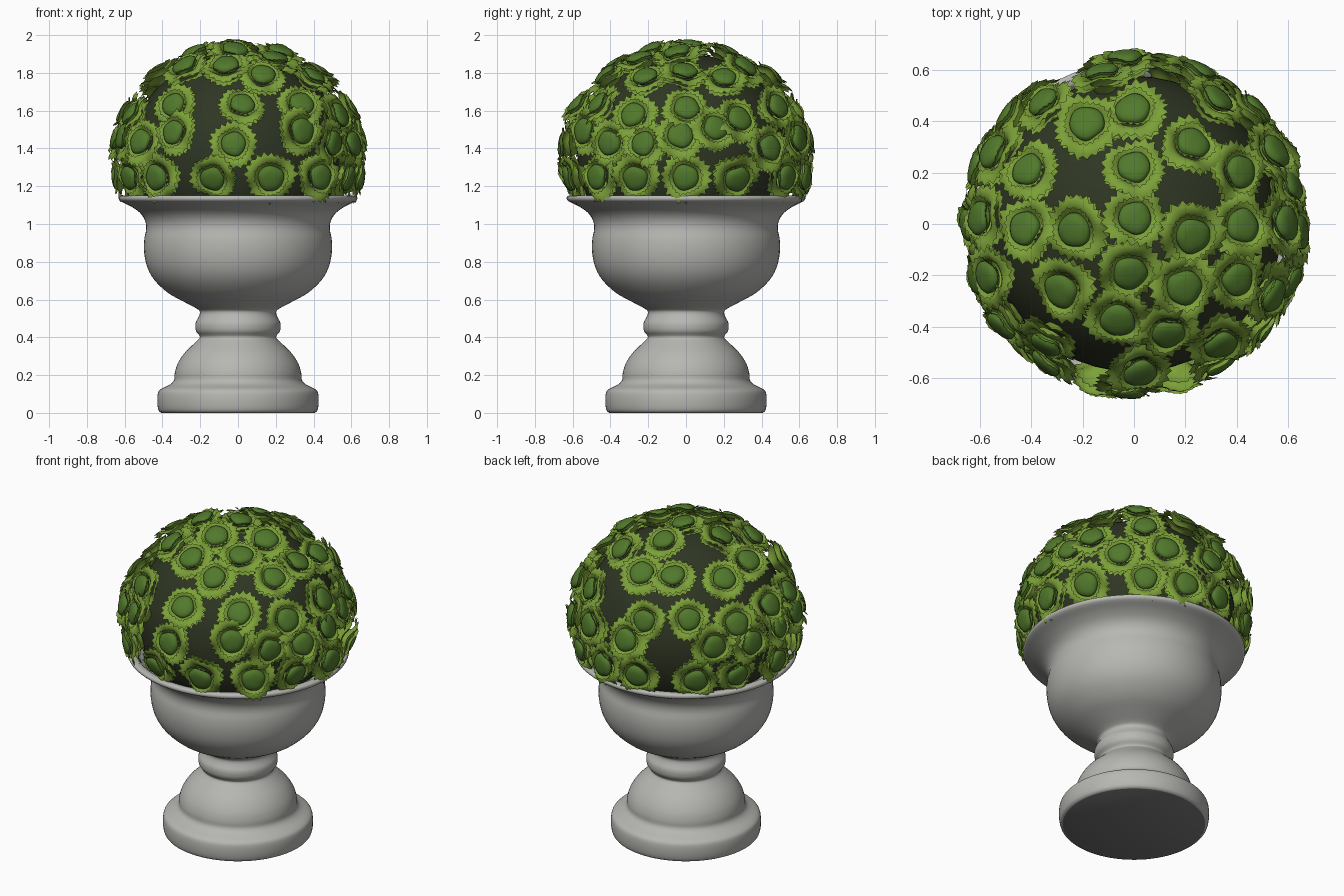
import bpy, bmesh, math, random
from mathutils import Vector, Matrix

if "Cube" in bpy.data.objects:
    bpy.data.objects.remove(bpy.data.objects["Cube"])

random.seed(4)


def material(name, rgb):
    m = bpy.data.materials.new(name)
    m.diffuse_color = (*rgb, 1)
    m.use_nodes = True
    m.node_tree.nodes["Principled BSDF"].inputs["Base Color"].default_value = m.diffuse_color
    return m


STONE = material("grey stone", (0.47, 0.47, 0.445))
BASE = material("dark underside", (0.18, 0.18, 0.18))
DARK = material("dark foliage", (0.028, 0.037, 0.017))
LEAF = material("light leaf green", (0.20, 0.35, 0.04))
HEART = material("deep heart green", (0.083, 0.19, 0.025))


def finish(bm, name, mats, angle=40):
    me = bpy.data.meshes.new(name)
    bm.to_mesh(me)
    bm.free()
    ob = bpy.data.objects.new(name, me)
    bpy.context.collection.objects.link(ob)
    for m in mats:
        me.materials.append(m)
    bpy.ops.object.select_all(action='DESELECT')
    ob.select_set(True)
    bpy.context.view_layer.objects.active = ob
    bpy.ops.object.shade_smooth_by_angle(angle=math.radians(angle))
    return ob


def skin(bm, rings, mat=0):
    """Join rings of points with quads."""
    vs = [[bm.verts.new(p) for p in r] for r in rings]
    n = len(vs[0])
    for a, b in zip(vs, vs[1:]):
        for i in range(n):
            j = (i + 1) % n
            bm.faces.new((a[i], a[j], b[j], b[i])).material_index = mat
    return vs


def smooth(pts, steps=3):
    """Catmull-Rom curve through the profile points."""
    p = [Vector(q) for q in [pts[0]] + pts + [pts[-1]]]
    out = []
    for a, b, c, d in zip(p, p[1:], p[2:], p[3:]):
        for k in range(steps):
            t = k / steps
            out.append(0.5 * (2 * b + (c - a) * t + (2 * a - 5 * b + 4 * c - d) * t * t
                              + (3 * b - a - 3 * c + d) * t ** 3))
    return out + [p[-1]]


def lathe(name, profile, mats, n=80):
    bm = bmesh.new()
    rings = [[(r * math.cos(t), r * math.sin(t), z)
              for t in (2 * math.pi * i / n for i in range(n))] for r, z in profile]
    vs = skin(bm, rings)
    bm.faces.new(vs[0][::-1]).material_index = len(mats) - 1
    bm.faces.new(vs[-1])
    return finish(bm, name, mats, 60)


# Stone urn: foot, collar, bowl and flared lip
lathe("urn", smooth([
    (0.405, 0), (0.42, 0.012), (0.427, 0.05), (0.425, 0.10), (0.41, 0.125), (0.36, 0.15),
    (0.338, 0.175), (0.335, 0.21), (0.32, 0.26), (0.285, 0.315), (0.235, 0.365), (0.205, 0.395),
    (0.205, 0.41), (0.223, 0.435), (0.225, 0.475), (0.21, 0.505), (0.202, 0.53), (0.215, 0.55),
    (0.29, 0.59), (0.37, 0.635), (0.44, 0.70), (0.48, 0.77), (0.497, 0.85), (0.496, 0.92),
    (0.486, 0.975), (0.493, 1.02), (0.52, 1.06), (0.57, 1.095), (0.622, 1.12), (0.632, 1.137),
    (0.622, 1.15), (0.59, 1.148), (0.55, 1.11), (0.50, 1.08)]), [STONE, BASE])

# Dark foliage dome
CZ, DR, DZ = 1.36, 0.575, 0.54
lathe("foliage_dome", [
    (DR * math.cos(a), CZ + DZ * math.sin(a))
    for a in (math.radians(-32 + 121 * k / 20) for k in range(21))], [DARK], 48)

# Rosette places: (azimuth, height) for the lower rows, (x, y) from above for the crown
low = [(a, 1.25) for a in (206, 228, 258, 286, 313, 335, 0, 25, 56, 78, 99, 130, 152, 179)]
mid = [(217, 1.43), (238, 1.48), (268, 1.42), (302, 1.49), (321, 1.43), (340, 1.42),
       (357, 1.46), (14, 1.50), (43, 1.40), (67, 1.45), (93, 1.45), (139, 1.45),
       (160, 1.43), (180, 1.45), (199, 1.46)]
crown = [(0, .21), (0, .02), (-.22, -.02), (-.41, -.02), (.22, -.04), (.41, -.01), (-.02, -.18),
         (.19, -.24), (-.27, -.25), (-.06, -.36), (0, .43), (-.18, .38), (.22, .30), (.4, .2),
         (-.4, .2), (-.53, .27), (-.34, .46), (.31, .47), (.13, -.41), (.39, -.21), (.52, -.27),
         (.33, -.45), (.02, -.56), (-.33, -.45), (.57, 0), (-.55, -.2), (-.12, .57), (.53, .27),
         (-.58, .02)]
SR, SZ = 0.63, 0.565
spots = []
for az, z in low + mid:
    r = SR * math.sqrt(1 - ((z - CZ) / SZ) ** 2)
    spots.append(Vector((r * math.cos(math.radians(az)), r * math.sin(math.radians(az)), z)))
for x, y in crown:
    k = min(1, (x * x + y * y) / SR ** 2)
    spots.append(Vector((x, y, CZ + SZ * math.sqrt(1 - k))))

N = 44


def rosette(bm, place, size):
    phase = random.uniform(0, 6.28)

    def ring(r, z, tooth=0, wave=0, lobe=0.04):
        pts = []
        for i in range(N):
            t = 2 * math.pi * i / N
            w = math.sin(3 * t + phase) + 0.6 * math.sin(5 * t - phase)
            rr = r * (1 + lobe * w) + (tooth * random.uniform(0.6, 1.2) if i % 2 else 0)
            pts.append(place @ Vector((rr * math.cos(t) * size, rr * math.sin(t) * size,
                                       (z + wave * math.cos(4 * t + phase)) * size)))
        return pts
    # drooping under-leaves, outer ruffle, inner ruffle, rounded heart
    skin(bm, [ring(.025, -.07), ring(.05, -.035), ring(.088, -.014, 0, .006),
              ring(.102, -.018, .018, .010)], 0)
    skin(bm, [ring(.05, -.02), ring(.062, .004), ring(.085, .018, 0, .006),
              ring(.104, .016, 0, .010), ring(.108, .010, .020, .012)], 0)
    skin(bm, [ring(.045, .0), ring(.064, .026, 0, .004), ring(.075, .034, .010, .006)], 0)
    vs = skin(bm, [ring(.060, .012, 0, 0, .03), ring(.061, .030, 0, 0, .03),
                   ring(.053, .040, 0, 0, .03), ring(.034, .046), ring(.012, .048)], 1)
    bm.faces.new(vs[-1]).material_index = 1


# Leafy rosettes over the dome
bm = bmesh.new()
for p in spots:
    nrm = Vector((p.x / SR ** 2, p.y / SR ** 2, (p.z - CZ) / SZ ** 2)).normalized()
    nrm += Vector([random.uniform(-.2, .2) for _ in range(3)])
    rot = nrm.to_track_quat('Z', 'Y').to_matrix().to_4x4()
    rosette(bm, Matrix.Translation(p) @ rot, random.uniform(1.02, 1.14))
finish(bm, "leaf_rosettes", [LEAF, HEART], 50)
